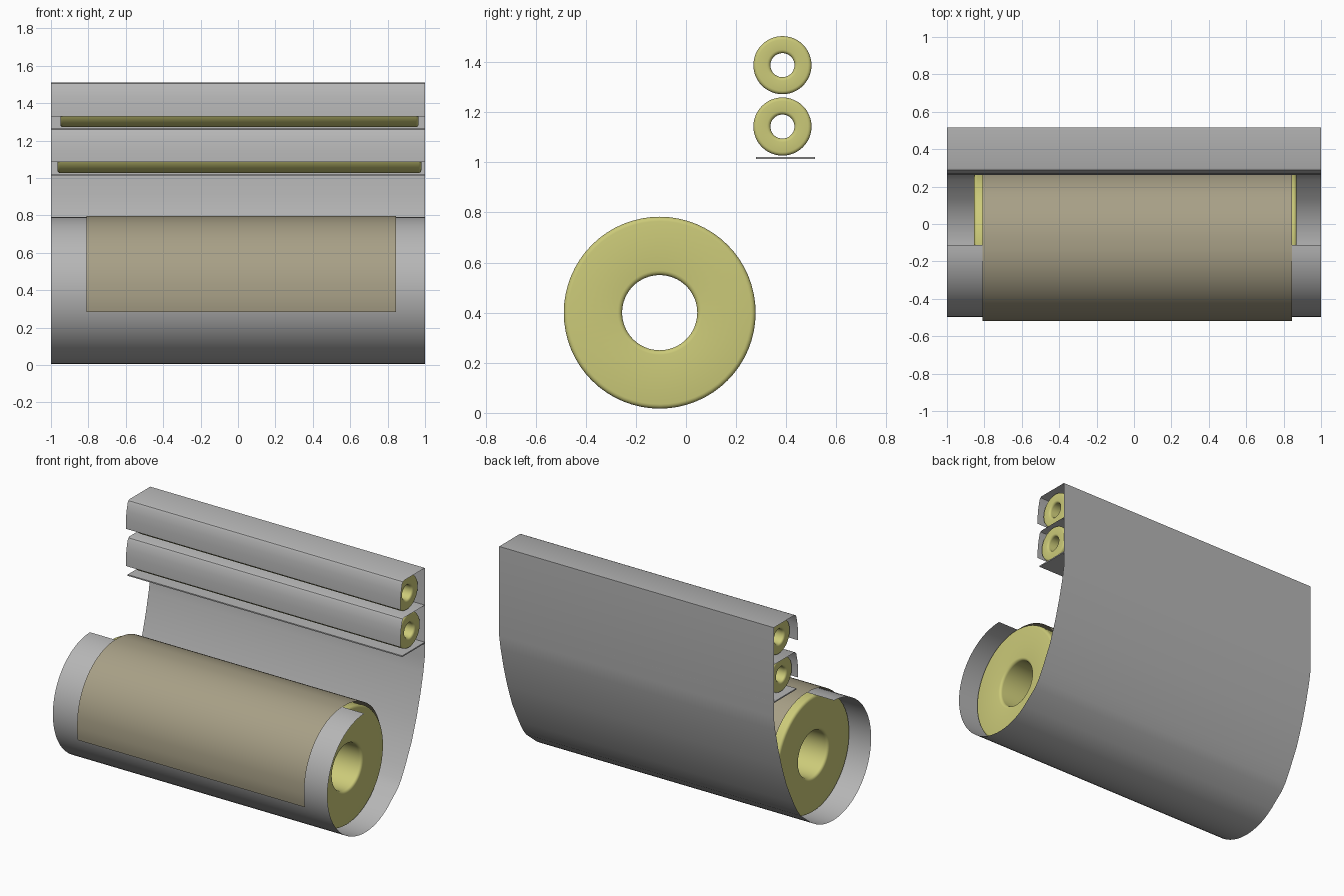
import bpy, bmesh, math

cube = bpy.data.objects.get("Cube")
if cube:
    bpy.data.objects.remove(cube, do_unlink=True)


def material(name, rgb):
    m = bpy.data.materials.new(name)
    m.use_nodes = True
    m.diffuse_color = (*rgb, 1)
    m.node_tree.nodes["Principled BSDF"].inputs["Base Color"].default_value = (*rgb, 1)
    return m


STEEL = material("steel grey", (0.47, 0.47, 0.47))
PAPER = material("pale yellow", (0.60, 0.59, 0.19))
TOWEL = material("tan sheet", (0.39, 0.35, 0.24))
ROLL_Y, ROLL_Z = -0.105, 0.40


def finish(name, bm, mat, angle=35):
    mesh = bpy.data.meshes.new(name)
    bm.to_mesh(mesh)
    bm.free()
    mesh.materials.append(mat)
    ob = bpy.data.objects.new(name, mesh)
    bpy.context.collection.objects.link(ob)
    bpy.ops.object.select_all(action="DESELECT")
    ob.select_set(True)
    bpy.context.view_layer.objects.active = ob
    bpy.ops.object.shade_smooth_by_angle(angle=math.radians(angle))
    return ob


def sheet(name, profile, x0, x1, mat, closed=False):
    """Sweep a (y, z) profile along x as a thin sheet."""
    bm = bmesh.new()
    rows = [[bm.verts.new((x, y, z)) for x in (x0, x1)] for y, z in profile]
    pairs = list(zip(rows, rows[1:]))
    if closed:
        pairs.append((rows[-1], rows[0]))
        bm.faces.new([r[0] for r in rows])
        bm.faces.new([r[1] for r in reversed(rows)])
    for a, b in pairs:
        bm.faces.new((a[0], a[1], b[1], b[0]))
    return finish(name, bm, mat)


def arc(a0, a1, r0, r1, steps):
    """Points around the big roll, from angle a0 to a1 with changing radius."""
    pts = []
    for i in range(steps + 1):
        t = i / steps
        a, r = math.radians(a0 + (a1 - a0) * t), r0 + (r1 - r0) * t
        pts.append((ROLL_Y + r * math.cos(a), ROLL_Z + r * math.sin(a)))
    return pts


def roll(name, y, z, outer, inner, x0, x1, bevel, sides=48):
    """Hollow roll lying along x with rounded rims."""
    section = []
    corners = ((x0, outer, 1, -1, 180, 90), (x1, outer, -1, -1, 90, 0),
               (x1, inner, -1, 1, 0, -90), (x0, inner, 1, 1, -90, -180))
    for x, r, sx, sr, a0, a1 in corners:
        for i in range(5):
            a = math.radians(a0 + (a1 - a0) * i / 4)
            section.append((x + sx * bevel + bevel * math.cos(a),
                            r + sr * bevel + bevel * math.sin(a)))
    bm = bmesh.new()
    rings = []
    for k in range(sides):
        c, s = math.cos(math.tau * k / sides), math.sin(math.tau * k / sides)
        rings.append([bm.verts.new((x, y + r * c, z + r * s)) for x, r in section])
    n = len(section)
    for k in range(sides):
        a, b = rings[k], rings[(k + 1) % sides]
        for i in range(n):
            j = (i + 1) % n
            bm.faces.new((a[i], a[j], b[j], b[i]))
    bmesh.ops.recalc_face_normals(bm, faces=bm.faces)
    return finish(name, bm, PAPER)


# Cradle around the big roll, running up into the back plate
back_curve = [(0.235, 0.165), (0.27, 0.21), (0.31, 0.28), (0.38, 0.42),
              (0.43, 0.56), (0.47, 0.70), (0.50, 0.83), (0.515, 0.92), (0.515, 1.51)]
sheet("cradle_and_back_plate", arc(91, 312, 0.391, 0.396, 44) + back_curve, -1, 1, STEEL)

# Hooked covers with a small roll under each
for label, top, x0, x1 in (("upper", 1.51, -0.95, 0.965), ("lower", 1.265, -0.965, 0.98)):
    hook = [(0.515, 0), (0.30, 0), (0.288, -0.005), (0.28, -0.018),
            (0.268, -0.07), (0.262, -0.12), (0.261, -0.18)]
    sheet(label + "_cover", [(y, top + z) for y, z in hook], -1, 1, STEEL)
    roll(label + "_small_roll", 0.385, top - 0.122, 0.116, 0.048, x0, x1, 0.014)

# Shelf below the small rolls
sheet("bottom_shelf", [(0.515, 1.013), (0.28, 1.013), (0.28, 1.021), (0.515, 1.021)],
      -1, 1, STEEL, closed=True)

# Big roll and the loose sheet wound over it
roll("big_roll", ROLL_Y, ROLL_Z, 0.383, 0.15, -0.855, 0.87, 0.018, 64)
wrap = (arc(-60, 0, 0.386, 0.391, 12) + arc(0, 45, 0.391, 0.405, 9)[1:]
        + arc(45, 90, 0.405, 0.396, 9)[1:] + arc(90, 135, 0.396, 0.406, 9)[1:]
        + arc(135, 180, 0.406, 0.411, 9)[1:] + arc(180, 196, 0.411, 0.421, 4)[1:])
sheet("loose_sheet", wrap, -0.81, 0.845, TOWEL)
